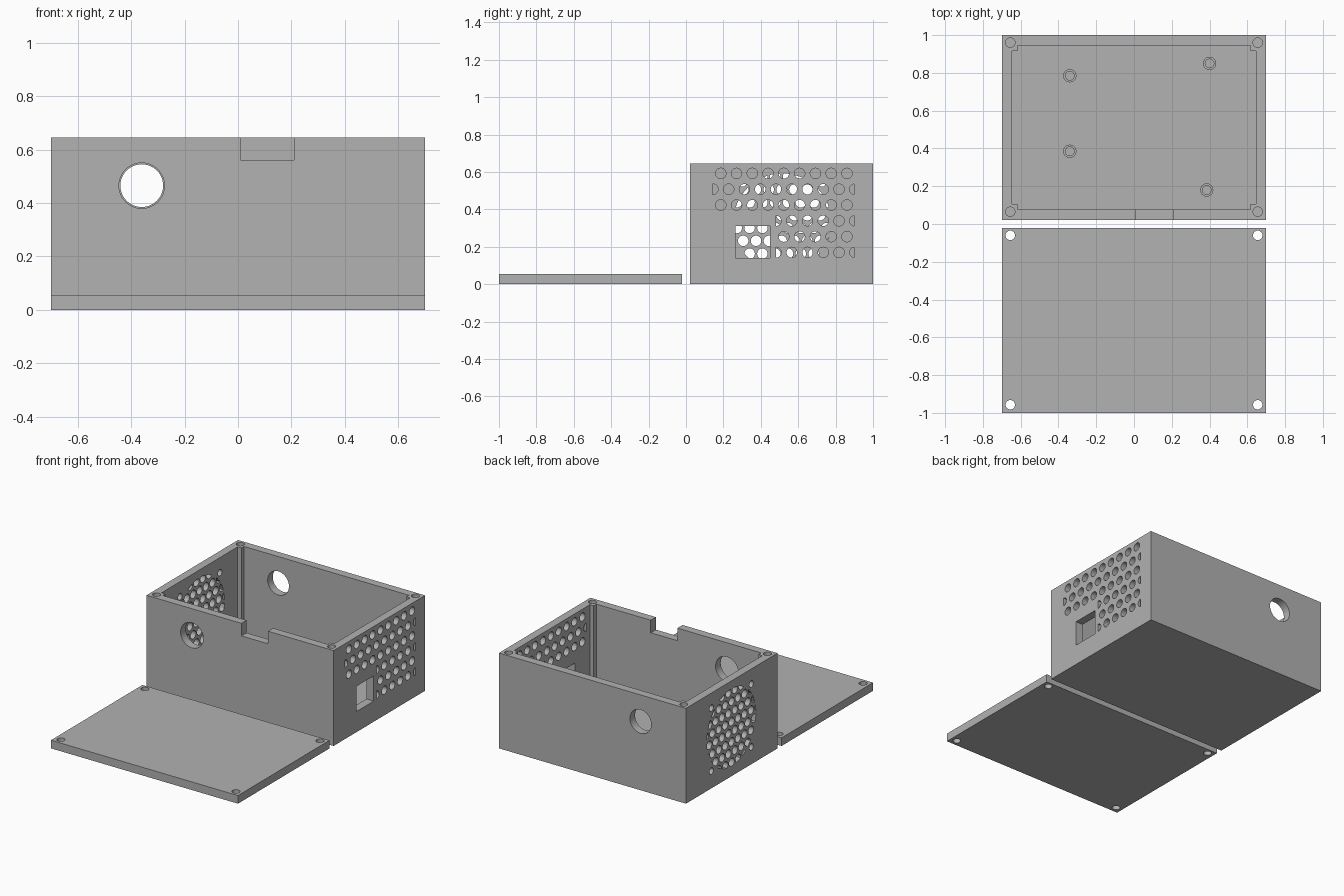
import bpy
import bmesh
import math
from mathutils import Vector

cube = bpy.data.objects.get("Cube")
if cube:
    bpy.data.objects.remove(cube, do_unlink=True)

# One grey plastic for everything
GREY = (0.445, 0.445, 0.445, 1.0)
plastic = bpy.data.materials.new("grey plastic")
plastic.use_nodes = True
plastic.diffuse_color = GREY
plastic.node_tree.nodes["Principled BSDF"].inputs["Base Color"].default_value = GREY

# Main dimensions
W, GAP, D, H, T = 0.70, 0.022, 1.0, 0.645, 0.055
IN_X, IN_Y0, IN_Y1 = W - T, GAP + T, D - T
POST = 0.028
SCREW_X, SCREW_R = 0.655, 0.025

AXES = {
    "x": lambda u, v, w: Vector((w, u, v)),
    "y": lambda u, v, w: Vector((u, w, v)),
    "z": lambda u, v, w: Vector((u, v, w)),
}


def rect(u0, u1, v0, v1):
    return [(u0, v0), (u1, v0), (u1, v1), (u0, v1)]


def circle(u, v, r, n=24):
    return [(u + r * math.cos(math.tau * i / n), v + r * math.sin(math.tau * i / n))
            for i in range(n)]


def clip(poly, window):
    """Part of a convex outline inside a counter-clockwise convex window."""
    for a, b in zip(window, window[1:] + window[:1]):
        def side(p):
            return (b[0] - a[0]) * (p[1] - a[1]) - (b[1] - a[1]) * (p[0] - a[0])
        kept = []
        for p, q in zip(poly, poly[1:] + poly[:1]):
            sp, sq = side(p), side(q)
            if sp >= 0:
                kept.append(p)
            if sp * sq < 0:
                t = sp / (sp - sq)
                kept.append((p[0] + t * (q[0] - p[0]), p[1] + t * (q[1] - p[1])))
        poly = kept
    return poly


def prisms(name, outlines, axis, lo, hi):
    """Extrude flat outlines along an axis into one object."""
    bm = bmesh.new()
    place = AXES[axis]
    for outline in outlines:
        face = bm.faces.new([bm.verts.new(place(u, v, lo)) for u, v in outline])
        top = bmesh.ops.extrude_face_region(bm, geom=[face])["geom"]
        verts = [g for g in top if isinstance(g, bmesh.types.BMVert)]
        bmesh.ops.translate(bm, verts=verts, vec=place(0, 0, hi - lo))
    bmesh.ops.remove_doubles(bm, verts=bm.verts, dist=1e-5)
    bmesh.ops.recalc_face_normals(bm, faces=bm.faces)
    mesh = bpy.data.meshes.new(name)
    bm.to_mesh(mesh)
    bm.free()
    mesh.materials.append(plastic)
    obj = bpy.data.objects.new(name, mesh)
    bpy.context.scene.collection.objects.link(obj)
    return obj


def cut(target, outlines, axis, lo, hi):
    """Subtract extruded outlines from the target."""
    cutter = prisms("cutter", outlines, axis, lo, hi)
    cutter.hide_render = True
    mod = target.modifiers.new("cut", "BOOLEAN")
    mod.operation, mod.solver, mod.object = "DIFFERENCE", "EXACT", cutter
    bpy.context.view_layer.objects.active = target
    bpy.ops.object.modifier_apply(modifier=mod.name)
    bpy.data.objects.remove(cutter, do_unlink=True)


def staggered(u0, v0, step, cols, rows, r):
    """Hole outlines in rows, every other row shifted by half a step."""
    return [circle(u0 + (i - 0.5 * (j % 2)) * step, v0 + j * step, r)
            for j in range(rows) for i in range(cols)]


def clipped(holes, window):
    parts = (clip(h, window) for h in holes)
    return [p for p in parts if len(p) > 2
            and max(u for u, v in p) - min(u for u, v in p) > 0.006
            and max(v for u, v in p) - min(v for u, v in p) > 0.006]


# Box body, hollowed with a solid post left in each corner
box = prisms("box_body", [rect(-W, W, GAP, D)], "z", 0, H)
px, p0, p1 = IN_X - POST, IN_Y0 + POST, IN_Y1 - POST
right_half = [(px, IN_Y0), (px, p0), (IN_X, p0), (IN_X, p1), (px, p1), (px, IN_Y1)]
cavity = right_half + [(-x, y) for x, y in reversed(right_half)]
cut(box, [cavity], "z", T, H + 0.1)

# Blind screw holes in the corner posts
cut(box, [circle(s * SCREW_X, y, SCREW_R) for s in (-1, 1) for y in (0.065, 0.96)],
    "z", H - 0.25, H + 0.1)

# Cable notch and round openings in the front and back walls
cut(box, [rect(0.01, 0.21, 0.56, H + 0.1)], "y", GAP - 0.05, IN_Y0 + 0.02)
cut(box, [circle(-0.36, 0.465, 0.085, 48)], "y", GAP - 0.05, IN_Y0 + 0.05)
cut(box, [circle(-0.36, 0.465, 0.08, 48)], "y", IN_Y1 - 0.05, D + 0.05)

# Vent holes and rectangular port in the +x wall
vents = staggered(0.186, 0.169, 0.0843, 10, 6, 0.028)
# lower rows start at the half step, upper rows use the full width
vents = [circle(0.186 + (i - 0.5 * (j % 2)) * 0.0843, 0.592 - j * 0.0845, 0.028)
         for j in range(6) for i in range(10)]
upper = clipped(vents, rect(0.143, 0.898, 0.38, 0.63))
lower = clipped(vents, rect(0.48, 0.898, 0.12, 0.38))
port = rect(0.265, 0.45, 0.14, 0.31)
cut(box, upper + lower + [port], "x", IN_X - 0.02, W + 0.05)

# Round fan grille with four mounting holes in the -x wall
FAN_Y, FAN_Z = 0.515, 0.33
grille = clipped(staggered(0.203, 0.026, 0.0685, 11, 10, 0.028),
                 circle(FAN_Y, FAN_Z, 0.262, 64))
mounts = [circle(FAN_Y + a * 0.213, FAN_Z + b * 0.213, 0.022)
          for a in (-1, 1) for b in (-1, 1)]
cut(box, grille + mounts, "x", -W - 0.05, -IN_X + 0.02)

# Hollow board standoffs on the floor
spots = [(-0.34, 0.785), (0.40, 0.85), (-0.34, 0.385), (0.385, 0.18)]
standoffs = prisms("board_standoffs", [circle(x, y, 0.035) for x, y in spots],
                   "z", T - 0.01, 0.125)
cut(standoffs, [circle(x, y, 0.023) for x, y in spots], "z", T + 0.005, 0.2)

# Lid lying in front, with a through hole in each corner
lid = prisms("lid", [rect(-W, W, -D, -GAP)], "z", 0, T)
cut(lid, [circle(s * SCREW_X, y, SCREW_R) for s in (-1, 1) for y in (-0.957, -0.06)],
    "z", -0.1, T + 0.1)

# Smooth round walls, keep corners sharp
for obj in bpy.context.scene.objects:
    obj.select_set(obj in (box, standoffs, lid))
bpy.context.view_layer.objects.active = box
bpy.ops.object.shade_smooth_by_angle(angle=math.radians(30))
